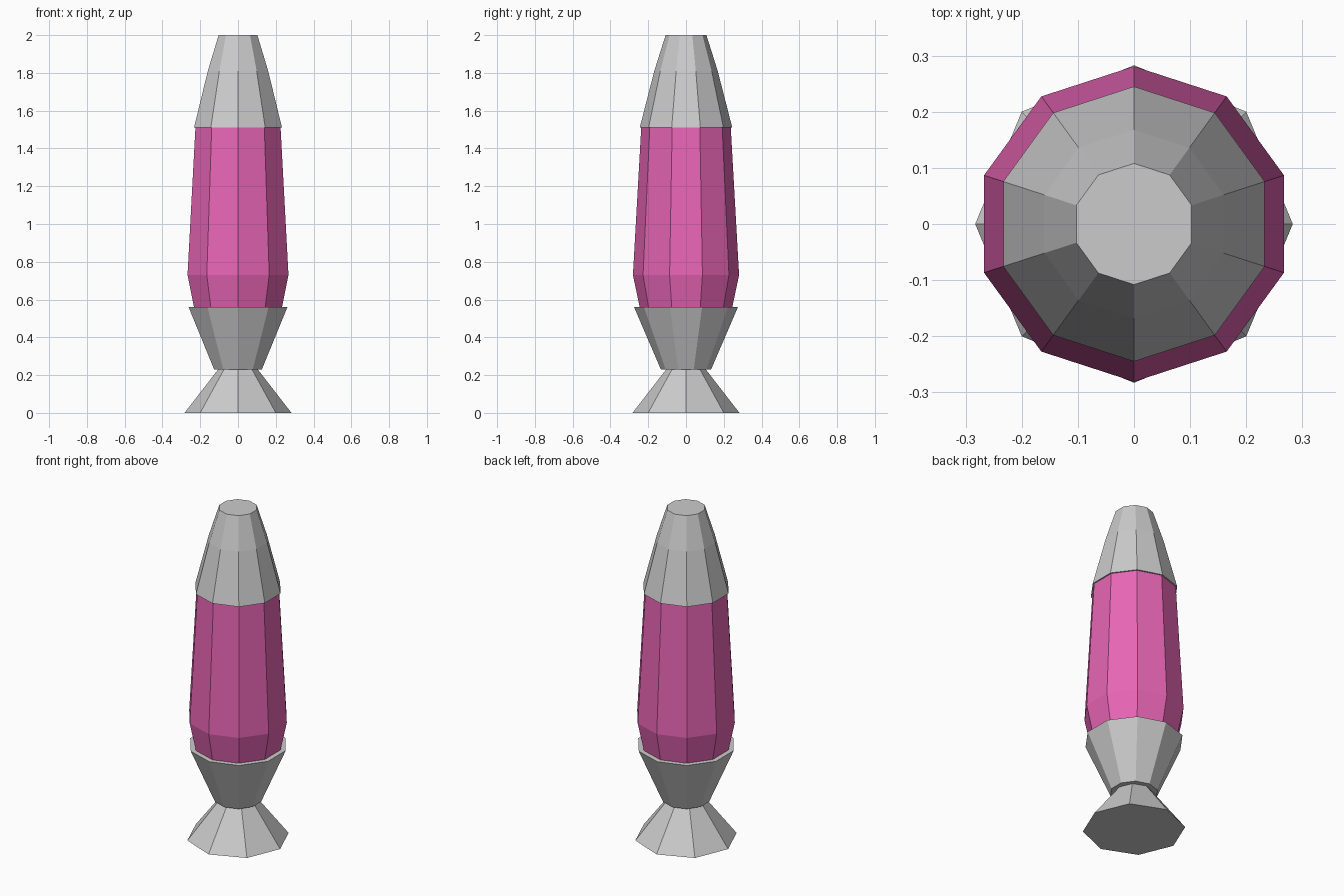
import bpy, bmesh
from math import cos, sin, tau

if "Cube" in bpy.data.objects:
    bpy.data.objects.remove(bpy.data.objects["Cube"])


def lathe(name, profile, sides, start, color=None):
    """Closed faceted solid of revolution from (radius, height) pairs."""
    bm = bmesh.new()
    rings = [[bm.verts.new((r * cos(start + tau * i / sides),
                            r * sin(start + tau * i / sides), z))
              for i in range(sides)] for r, z in profile]
    for low, high in zip(rings, rings[1:]):
        for i in range(sides):
            j = (i + 1) % sides
            bm.faces.new((low[i], low[j], high[j], high[i]))
    bm.faces.new(rings[0][::-1])
    bm.faces.new(rings[-1])
    mesh = bpy.data.meshes.new(name)
    bm.to_mesh(mesh)
    bm.free()
    obj = bpy.data.objects.new(name, mesh)
    bpy.context.collection.objects.link(obj)
    if color:
        mat = bpy.data.materials.new(name)
        mat.diffuse_color = color
        mat.use_nodes = True
        mat.node_tree.nodes["Principled BSDF"].inputs["Base Color"].default_value = mat.diffuse_color
        mesh.materials.append(mat)
    return obj


# Eight-sided flared foot
lathe("foot", [(0.283, 0), (0.105, 0.23)], 8, 0)
# Ten-sided cup holding the glass
lathe("cup", [(0.133, 0.23), (0.275, 0.56)], 10, tau / 4)
# Pink glass body
lathe("glass_body", [(0.245, 0.56), (0.281, 0.73), (0.237, 1.51)],
      10, tau / 4, (0.8, 0.13, 0.46, 1))
# Tapered top cap
lathe("top_cap", [(0.245, 1.51), (0.168, 1.81), (0.108, 2.0)], 10, tau / 4)
